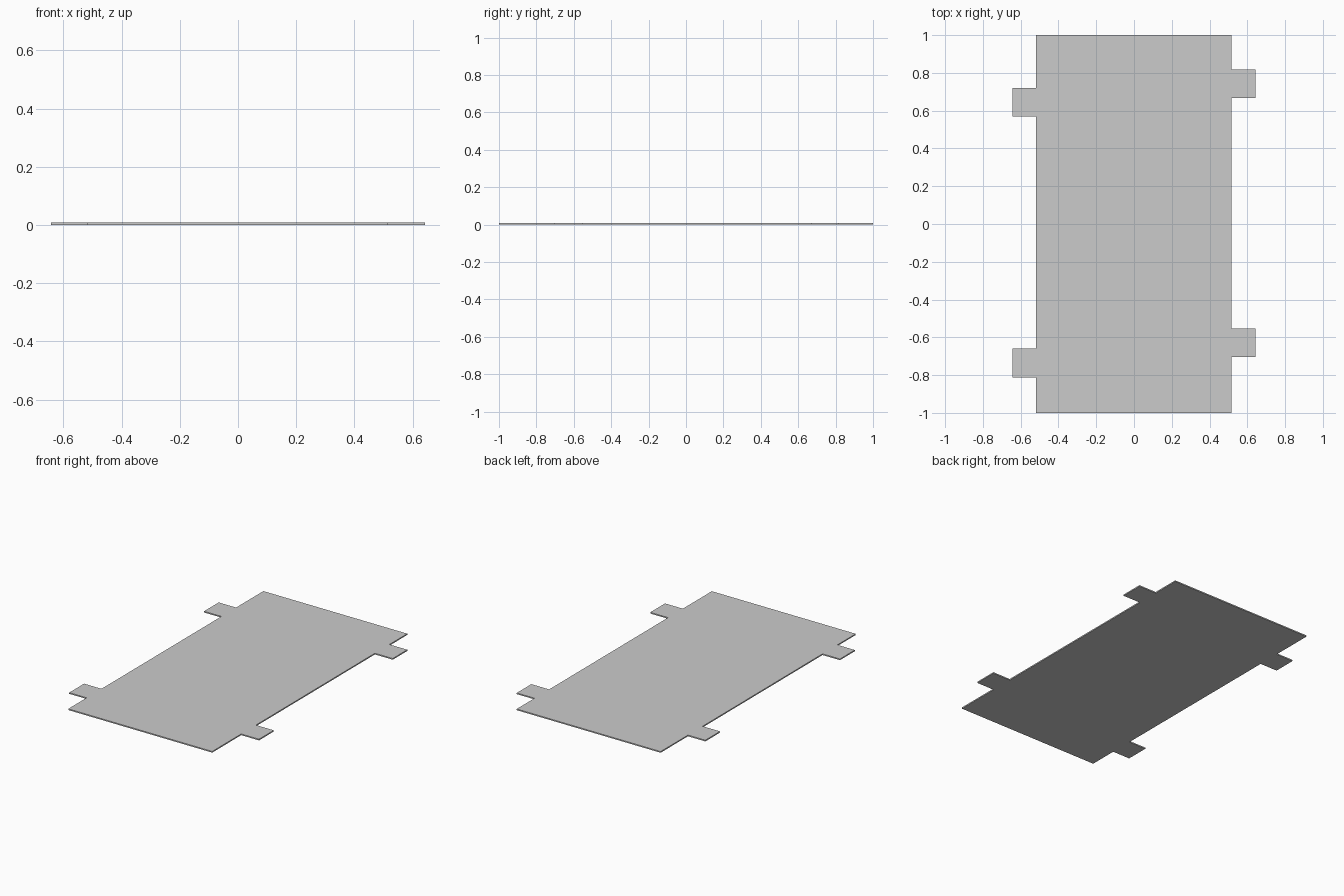
import bpy, bmesh
from mathutils import Vector

if "Cube" in bpy.data.objects:
    bpy.data.objects.remove(bpy.data.objects["Cube"])

L, R = -0.518, 0.515      # panel side edges
TAB = 0.643               # outer edge of the tabs
T = 0.008                 # sheet thickness


def tab(x_in, x_out, y0, y1):
    return [(x_in, y0), (x_out, y0), (x_out, y1), (x_in, y1)]


# panel outline, counter-clockwise from the front left corner
outline = [(L, -1), (R, -1)]
outline += tab(R, TAB, -0.703, -0.552) + tab(R, TAB, 0.668, 0.817)
outline += [(R, 1), (L, 1)]
outline += tab(L, -TAB, 0.72, 0.57) + tab(L, -TAB, -0.66, -0.812)

# thin sheet extruded from the outline
bm = bmesh.new()
base = bm.faces.new([bm.verts.new((x, y, 0)) for x, y in outline])
ext = bmesh.ops.extrude_face_region(bm, geom=[base], use_keep_orig=True)
top_verts = [g for g in ext["geom"] if isinstance(g, bmesh.types.BMVert)]
bmesh.ops.translate(bm, verts=top_verts, vec=(0, 0, T))
bmesh.ops.recalc_face_normals(bm, faces=bm.faces)

# diagonal seam across the top face
top = next(f for f in bm.faces if f.normal.z > 0.9)
a, b = Vector((-0.405, 1, T)), Vector((0.41, -1, T))
normal = (b - a).cross(Vector((0, 0, 1)))
cut = bmesh.ops.bisect_plane(bm, geom=[top] + list(top.edges) + list(top.verts),
                             plane_co=a, plane_no=normal)
seam = [g for g in cut["geom_cut"] if isinstance(g, bmesh.types.BMEdge)]
bmesh.ops.split_edges(bm, edges=seam)

mesh = bpy.data.meshes.new("tabbed_panel")
bm.to_mesh(mesh)
bm.free()
panel = bpy.data.objects.new("tabbed_panel", mesh)
bpy.context.collection.objects.link(panel)
